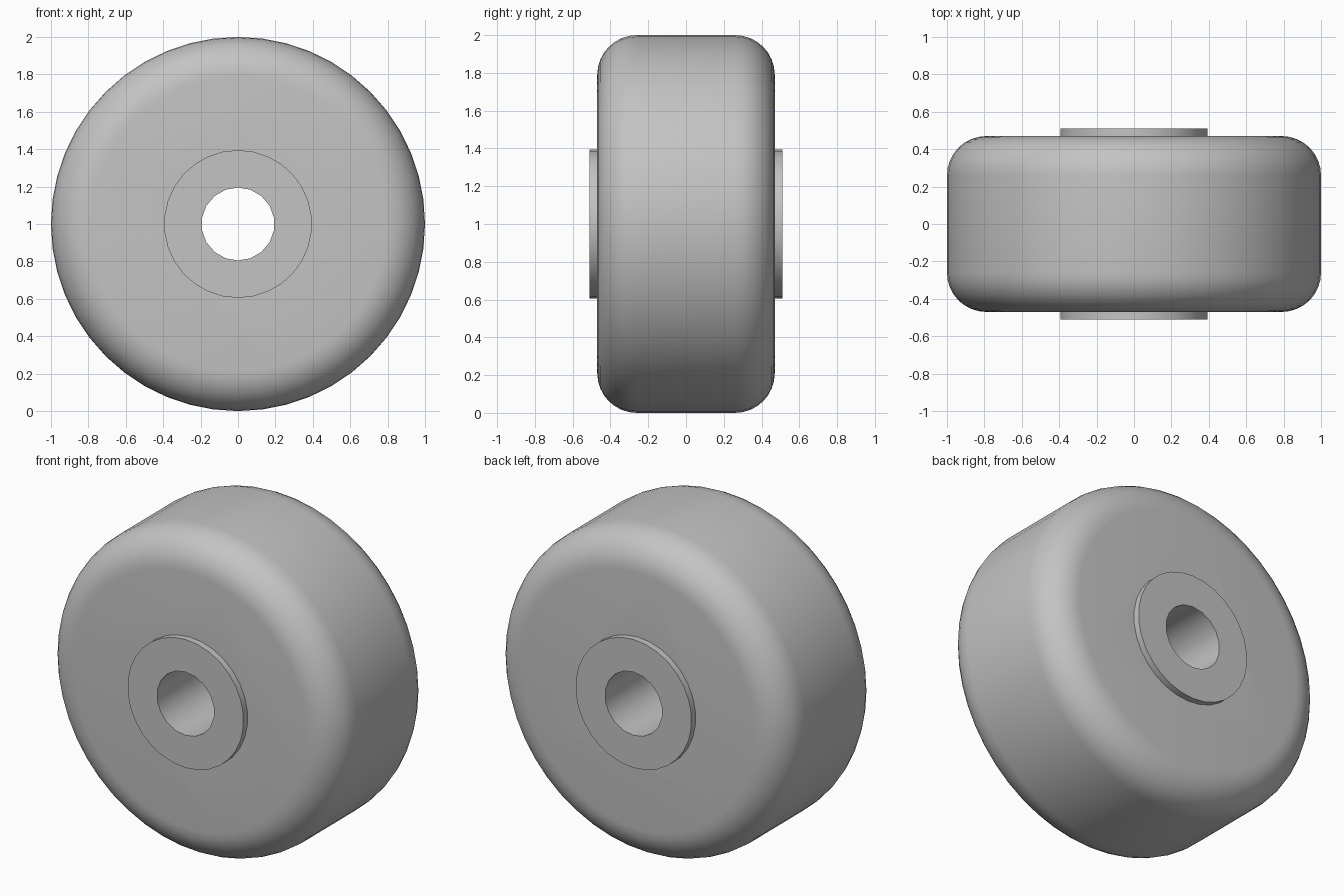
import bpy
import math

cube = bpy.data.objects.get("Cube")
if cube:
    bpy.data.objects.remove(cube, do_unlink=True)

CENTRE = (0, 0, 1)

grey = bpy.data.materials.new("plain grey")
grey.use_nodes = True
colour = (0.55, 0.55, 0.55, 1)
grey.diffuse_color = colour
grey.node_tree.nodes["Principled BSDF"].inputs["Base Color"].default_value = colour


def disc(name, radius, width, sides):
    """Solid cylinder lying along the axle direction (y)."""
    bpy.ops.mesh.primitive_cylinder_add(
        vertices=sides, radius=radius, depth=width,
        location=CENTRE, rotation=(math.pi / 2, 0, 0))
    part = bpy.context.object
    part.name = name
    part.data.materials.append(grey)
    return part


def apply_modifiers(part):
    bpy.ops.object.select_all(action="DESELECT")
    part.select_set(True)
    bpy.context.view_layer.objects.active = part
    for mod in list(part.modifiers):
        bpy.ops.object.modifier_apply(modifier=mod.name)
    bpy.ops.object.shade_smooth_by_angle(angle=math.radians(35))


# Axle hole cutter
bore = disc("bore_cutter", 0.195, 1.4, 18)

# Wheel body with rounded shoulders, and the slightly proud hub
wheel = disc("wheel_body", 1.0, 0.94, 48)
round_edge = wheel.modifiers.new("rounded shoulders", "BEVEL")
round_edge.width = 0.21
round_edge.segments = 8
round_edge.limit_method = "ANGLE"
round_edge.angle_limit = math.radians(40)
hub = disc("hub", 0.395, 1.02, 30)

# Join the hub to the wheel, then drill the hole through both
for tool, operation in ((hub, "UNION"), (bore, "DIFFERENCE")):
    cut = wheel.modifiers.new(tool.name, "BOOLEAN")
    cut.operation = operation
    cut.solver = "EXACT"
    cut.object = tool
apply_modifiers(wheel)
wheel.name = "wheel"

# The helpers are no longer needed
for helper in (hub, bore):
    bpy.data.objects.remove(helper, do_unlink=True)
